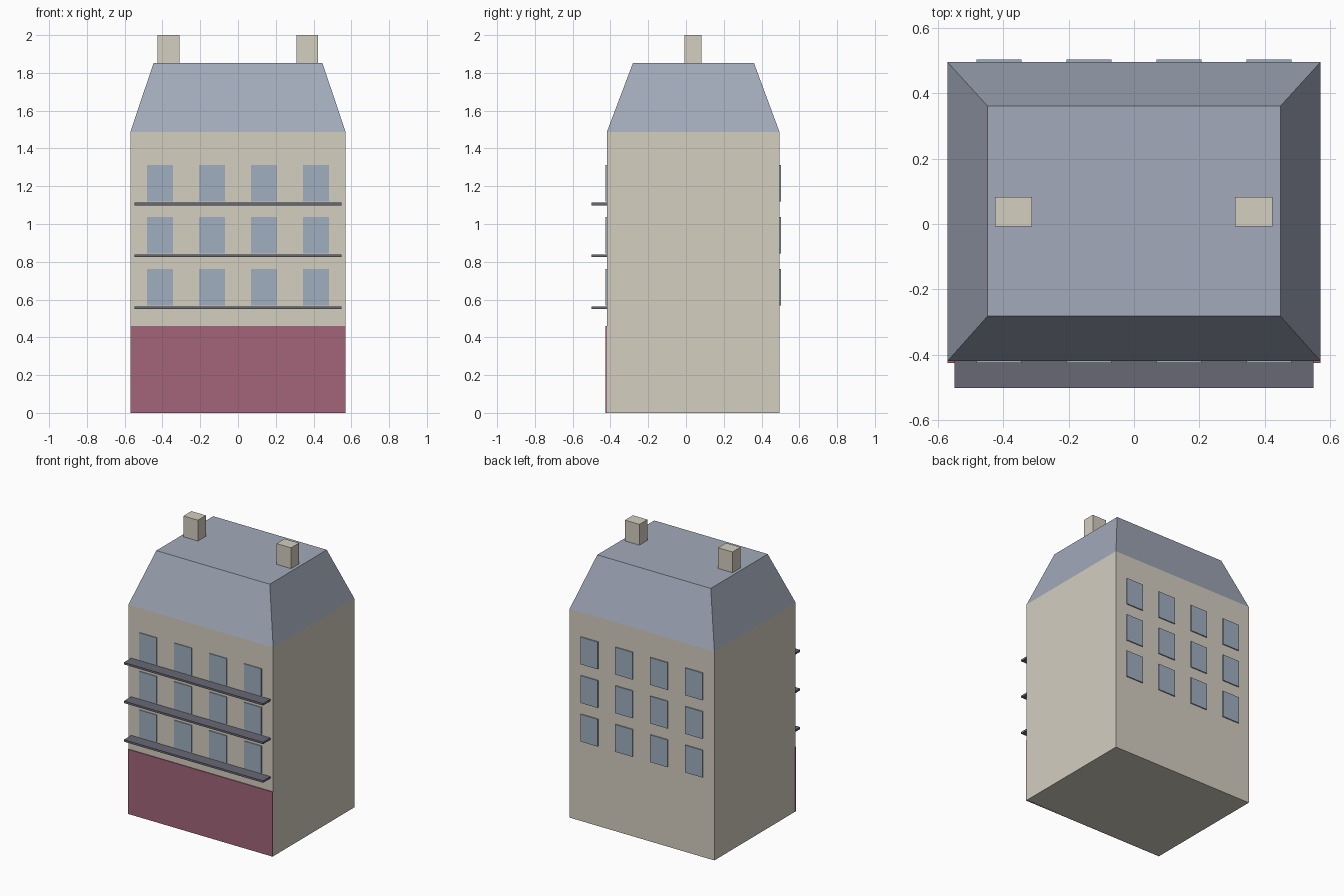
import bpy
import bmesh

if "Cube" in bpy.data.objects:
    bpy.data.objects.remove(bpy.data.objects["Cube"])


def material(name, rgb):
    m = bpy.data.materials.new(name)
    m.diffuse_color = (*rgb, 1)
    m.use_nodes = True
    m.node_tree.nodes["Principled BSDF"].inputs["Base Color"].default_value = m.diffuse_color
    return m


WALL = material("wall_stone", (0.66, 0.62, 0.53))
ROOF = material("roof_slate", (0.36, 0.40, 0.49))
SHOP = material("shop_red", (0.36, 0.13, 0.19))
GLASS = material("window_glass", (0.35, 0.43, 0.53))
IRON = material("balcony_iron", (0.14, 0.14, 0.18))


def box(name, x, y, z, mat, top=None):
    """Box from (min, max) ranges; top gives other x, y ranges for the upper face."""
    bm = bmesh.new()
    bmesh.ops.create_cube(bm, size=1)
    for v in bm.verts:
        rx, ry = top if top and v.co.z > 0 else (x, y)
        v.co = (rx[v.co.x > 0], ry[v.co.y > 0], z[v.co.z > 0])
    mesh = bpy.data.meshes.new(name)
    bm.to_mesh(mesh)
    bm.free()
    mesh.materials.append(mat)
    obj = bpy.data.objects.new(name, mesh)
    bpy.context.collection.objects.link(obj)
    return obj


HALF, FRONT, BACK = 0.57, -0.419, 0.495
EAVES, TOP = 1.487, 1.852

# Main block and mansard roof
box("building_body", (-HALF, HALF), (FRONT, BACK), (0, EAVES), WALL)
box("mansard_roof", (-HALF, HALF), (FRONT, BACK), (EAVES, TOP), ROOF,
    top=((-0.447, 0.447), (-0.281, 0.36)))

# Red ground-floor shopfront
box("shopfront", (-HALF, HALF), (FRONT - 0.006, FRONT + 0.01), (0, 0.46), SHOP)

# Chimneys
for side, cx in (("left", -0.368), ("right", 0.366)):
    box("chimney_" + side, (cx - 0.057, cx + 0.057), (-0.007, 0.083), (TOP - 0.03, 2.0), WALL)

# Three storeys: balcony at the front, four windows front and back
for floor in range(3):
    z = 0.275 * floor
    box(f"balcony_{floor + 1}", (-0.548, 0.548), (-0.501, FRONT + 0.01),
        (0.549 + z, 0.563 + z), IRON)
    for col in range(4):
        cx = 0.275 * (col - 1.5)
        xs, zs = (cx - 0.068, cx + 0.068), (0.569 + z, 0.763 + z)
        tag = f"{floor + 1}_{col + 1}"
        box("front_window_" + tag, xs, (FRONT - 0.006, FRONT + 0.01), zs, GLASS)
        box("back_window_" + tag, xs, (BACK - 0.01, BACK + 0.008), zs, GLASS)
